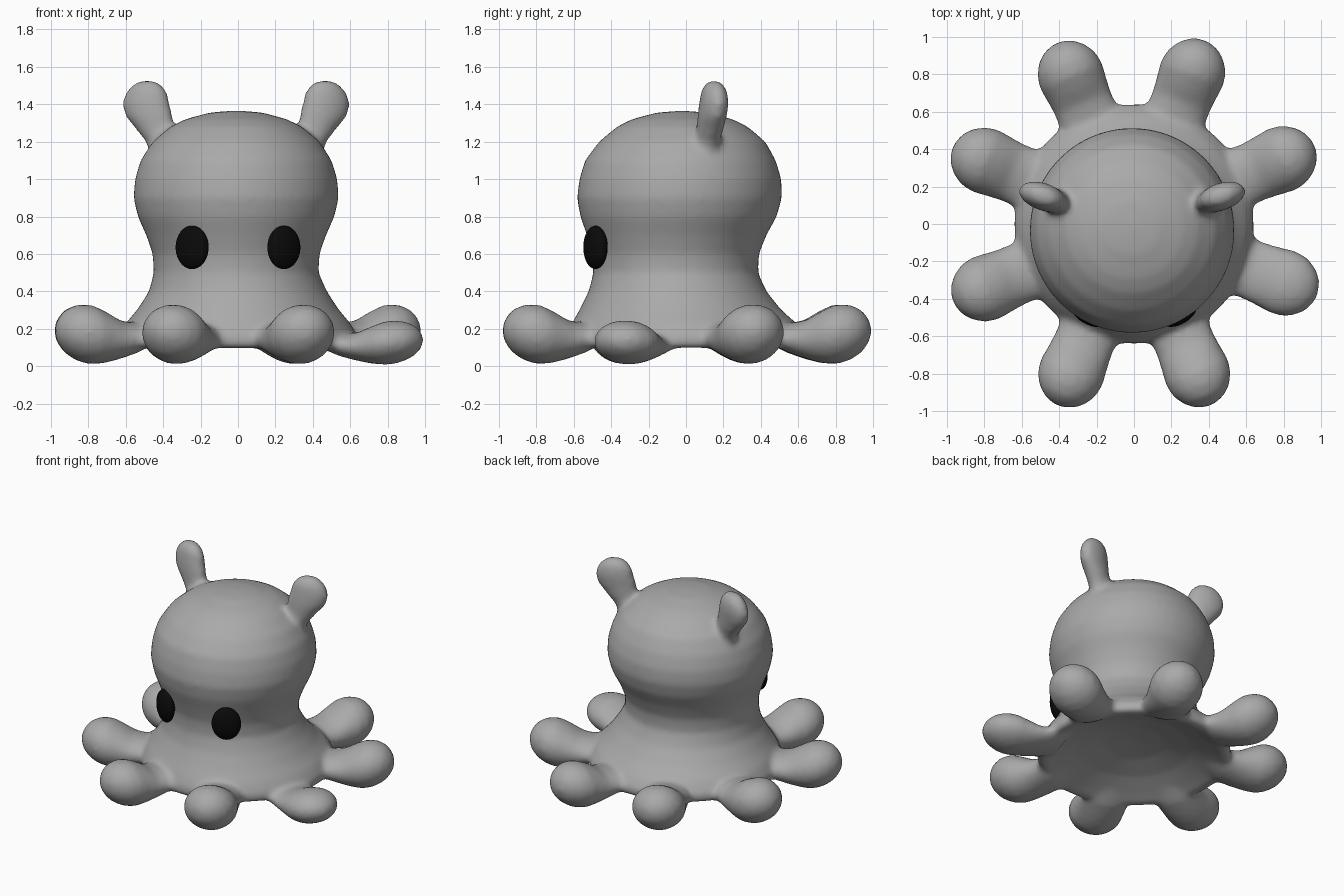
import bpy, bmesh, math
from mathutils import Vector, Matrix

if "Cube" in bpy.data.objects:
    bpy.data.objects.remove(bpy.data.objects["Cube"])


def material(name, rgb):
    m = bpy.data.materials.new(name)
    m.diffuse_color = (*rgb, 1)
    m.use_nodes = True
    m.node_tree.nodes["Principled BSDF"].inputs["Base Color"].default_value = m.diffuse_color
    return m


GREY = material("soft grey", (0.40, 0.40, 0.40))
BLACK = material("eye black", (0.003, 0.003, 0.003))
UP = Vector((0, 0, 1))


def loft(bm, sections, n=32):
    """Closed skin over elliptical sections (centre, u axis, v axis)."""
    rings = []
    for c, u, v in sections:
        angles = [2 * math.pi * i / n for i in range(n)]
        rings.append([bm.verts.new(c + u * math.cos(a) + v * math.sin(a)) for a in angles])
    faces = [bm.faces.new(rings[0]), bm.faces.new(rings[-1])]
    for a, b in zip(rings, rings[1:]):
        for i in range(n):
            j = (i + 1) % n
            faces.append(bm.faces.new((a[i], a[j], b[j], b[i])))
    bmesh.ops.recalc_face_normals(bm, faces=faces)


def make_object(name, bm, mat):
    me = bpy.data.meshes.new(name)
    bm.to_mesh(me)
    bm.free()
    me.materials.append(mat)
    me.shade_smooth()
    ob = bpy.data.objects.new(name, me)
    bpy.context.collection.objects.link(ob)
    return ob


body = bmesh.new()

# Head and skirt: radius, height, y centre, from the hollow underside to the crown
profile = [
    (0.02, 0.24, 0), (0.20, 0.225, 0), (0.38, 0.18, 0), (0.52, 0.125, 0),
    (0.60, 0.09, 0), (0.64, 0.11, 0), (0.64, 0.16, 0), (0.60, 0.23, -0.01),
    (0.54, 0.30, -0.03), (0.475, 0.40, -0.045), (0.44, 0.50, -0.055),
    (0.445, 0.60, -0.055), (0.48, 0.70, -0.05), (0.525, 0.80, -0.04),
    (0.548, 0.90, -0.035), (0.54, 1.0, -0.03), (0.51, 1.1, -0.03),
    (0.445, 1.2, -0.02), (0.35, 1.28, -0.02), (0.27, 1.32, -0.02),
    (0.14, 1.355, -0.02), (0.02, 1.365, -0.02)]
loft(body, [(Vector((-0.01 if z > 0.4 else 0, y, z)), Vector((r, 0, 0)), Vector((0, r, 0)))
            for r, z, y in profile], 64)

# Eight tentacles: distance out, height, half width, half thickness
tentacle = [
    (0.50, 0.18, 0.17, 0.05), (0.60, 0.15, 0.165, 0.08), (0.70, 0.142, 0.163, 0.105),
    (0.78, 0.155, 0.17, 0.138), (0.86, 0.17, 0.18, 0.160), (0.93, 0.18, 0.168, 0.150),
    (0.99, 0.187, 0.132, 0.120), (1.03, 0.19, 0.085, 0.075), (1.05, 0.19, 0.03, 0.03)]
for deg in (68.9, 23.6, -21.3, -67, -112.8, -156.6, 157, 113):
    a = math.radians(deg)
    out = Vector((math.cos(a), math.sin(a), 0))
    side = Vector((-out.y, out.x, 0))
    flat = 0.74 if deg == -21.3 else 1.0  # one tentacle lies lower
    loft(body, [(out * d + UP * z * flat, side * w, UP * h * flat) for d, z, w, h in tentacle])

# Paddle ears: height, x, y, half width, half thickness
ear = [
    (1.12, 0.36, 0.10, 0.09, 0.07), (1.20, 0.39, 0.115, 0.085, 0.065),
    (1.27, 0.425, 0.13, 0.108, 0.068), (1.34, 0.458, 0.14, 0.134, 0.072),
    (1.41, 0.472, 0.15, 0.132, 0.073), (1.47, 0.468, 0.15, 0.112, 0.065),
    (1.51, 0.465, 0.15, 0.075, 0.045), (1.528, 0.465, 0.15, 0.03, 0.02)]
for s, shift in ((1, 0), (-1, 0.02)):
    u = Vector((s * 0.95, 0.3, 0))
    v = Vector((-s * 0.3, 0.95, 0))
    loft(body, [(Vector((s * (x + shift), y, z)), u * w, v * t) for z, x, y, w, t in ear])

# Fuse everything into one soft skin
ob = make_object("octopus_body", body, GREY)
remesh = ob.modifiers.new("fuse", 'REMESH')
remesh.mode = 'VOXEL'
remesh.voxel_size = 0.018
remesh.use_smooth_shade = True
smooth = ob.modifiers.new("soften", 'SMOOTH')
smooth.factor = 0.5
smooth.iterations = 12

# Oval eyes set into the front of the face
for s, name in ((1, "eye_right"), (-1, "eye_left")):
    bm = bmesh.new()
    place = (Matrix.Translation((s * 0.245, -0.484, 0.635))
             @ Matrix.Rotation(s * math.radians(30), 4, 'Z')
             @ Matrix.Diagonal((0.098, 0.05, 0.116, 1)))
    bmesh.ops.create_uvsphere(bm, u_segments=32, v_segments=20, radius=1, matrix=place)
    make_object(name, bm, BLACK)
